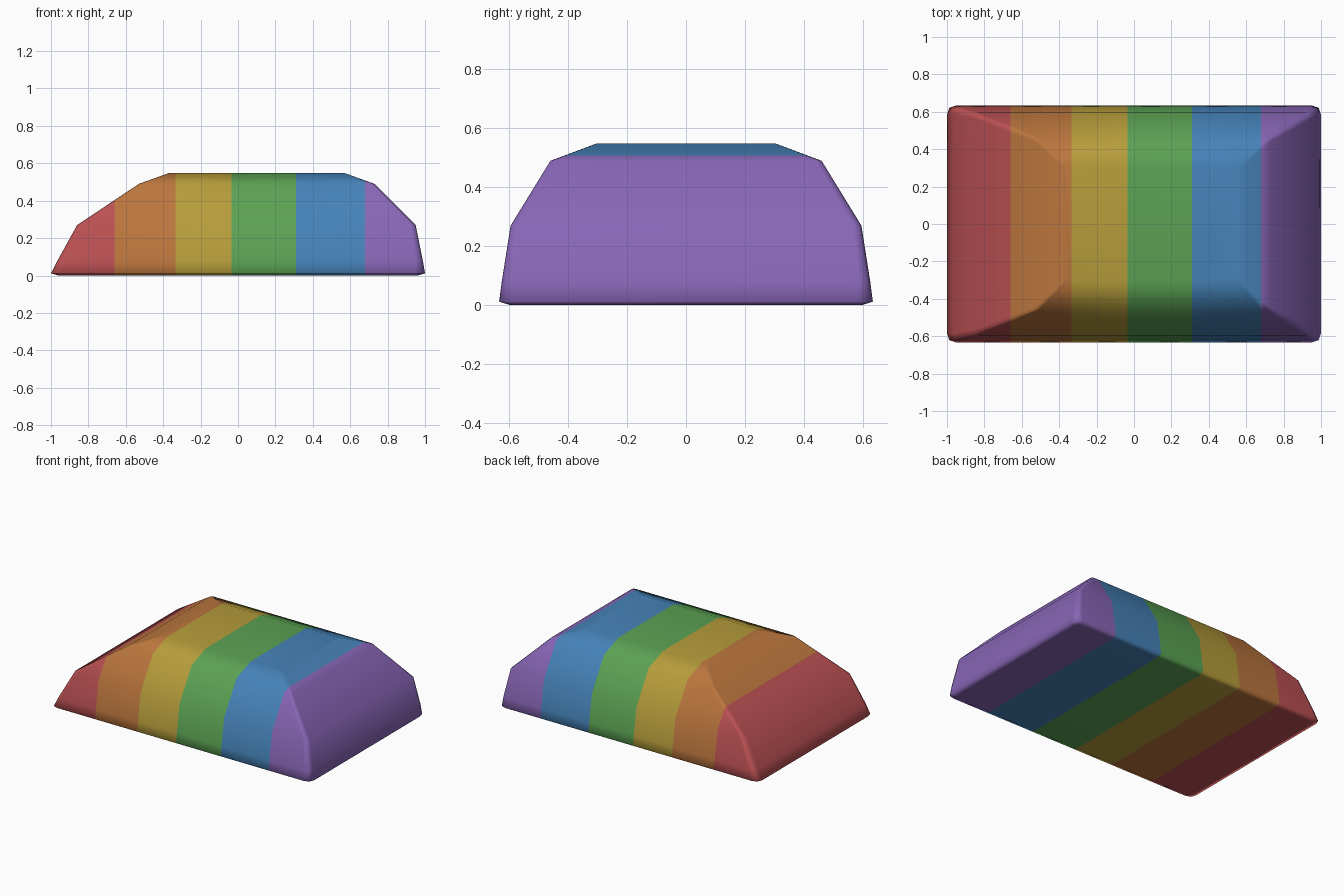
import bpy, bmesh

if "Cube" in bpy.data.objects:
    bpy.data.objects.remove(bpy.data.objects["Cube"])

# Cross-sections from base to top: left x, right x, half depth, z, corner cut
SECTIONS = [
    (-0.96, 0.96, 0.595, 0.0, 0.03),
    (-1.0, 1.0, 0.634, 0.012, 0.05),
    (-0.965, 0.988, 0.625, 0.08, 0.04),
    (-0.86, 0.95, 0.595, 0.27, 0.03),
    (-0.53, 0.73, 0.46, 0.49, 0.02),
    (-0.37, 0.57, 0.305, 0.548, 0.01),
]
# Colour bands along x
CUTS = [-0.66, -0.335, -0.035, 0.31, 0.68]
COLOURS = [
    ("red", (0.73, 0.32, 0.33)), ("orange", (0.73, 0.46, 0.25)),
    ("yellow", (0.71, 0.61, 0.24)), ("green", (0.36, 0.63, 0.33)),
    ("blue", (0.28, 0.51, 0.72)), ("purple", (0.53, 0.40, 0.71)),
]


def ring(bm, x0, x1, h, z, c):
    """Rectangle with softly cut corners, counter-clockwise."""
    pts = []
    for x, y, sx, sy, swap in ((x0, -h, 1, 1, False), (x1, -h, -1, 1, True),
                               (x1, h, -1, -1, False), (x0, h, 1, -1, True)):
        corner = [(x, y + sy * c), (x + sx * c * .25, y + sy * c * .25), (x + sx * c, y)]
        pts += corner[::-1] if swap else corner
    return [bm.verts.new((px, py, z)) for px, py in pts]


# Lofted body with flat caps
bm = bmesh.new()
rings = [ring(bm, *s) for s in SECTIONS]
for a, b in zip(rings, rings[1:]):
    n = len(a)
    for i in range(n):
        j = (i + 1) % n
        bm.faces.new((a[i], a[j], b[j], b[i]))
bm.faces.new(rings[0][::-1])
bm.faces.new(rings[-1])

# Split the skin where the bands meet
for x in CUTS:
    bmesh.ops.bisect_plane(bm, geom=bm.verts[:] + bm.edges[:] + bm.faces[:],
                           plane_co=(x, 0, 0), plane_no=(1, 0, 0), dist=1e-5)
bmesh.ops.recalc_face_normals(bm, faces=bm.faces[:])
for f in bm.faces:
    f.smooth = True
    f.material_index = sum(f.calc_center_median().x > x for x in CUTS)

mesh = bpy.data.meshes.new("striped_body")
bm.to_mesh(mesh)
bm.free()
body = bpy.data.objects.new("striped_body", mesh)
bpy.context.collection.objects.link(body)

# Band materials
for name, rgb in COLOURS:
    mat = bpy.data.materials.new(name + "_band")
    mat.diffuse_color = (*(v ** 2.2 for v in rgb), 1)
    mat.use_nodes = True
    mat.node_tree.nodes["Principled BSDF"].inputs["Base Color"].default_value = mat.diffuse_color
    mesh.materials.append(mat)

# Keep the large faces flat while the edges stay soft
mod = body.modifiers.new("soft_edges", 'WEIGHTED_NORMAL')
mod.weight = 50
